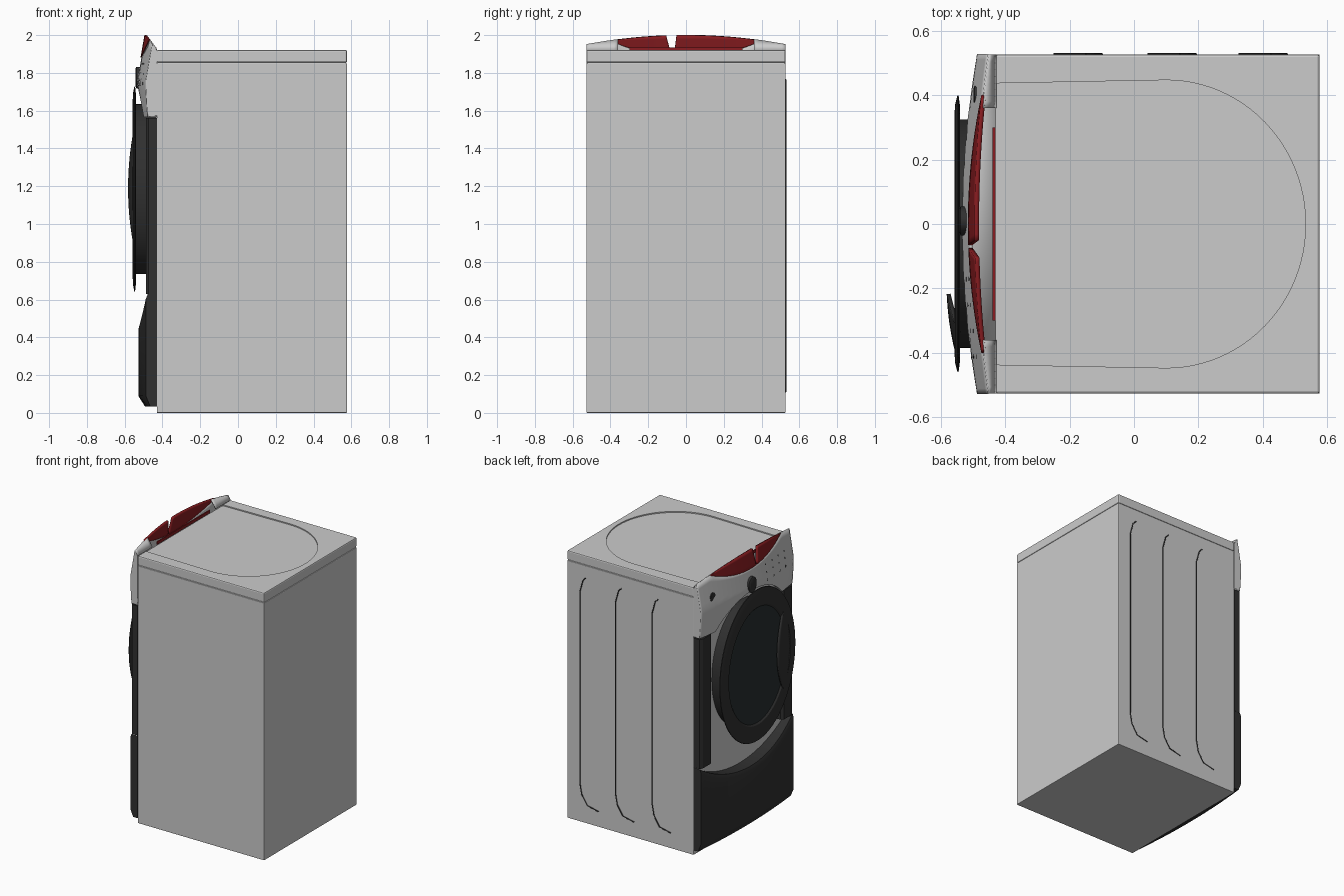
import bpy, bmesh, math
from mathutils import Vector

if "Cube" in bpy.data.objects:
    bpy.data.objects.remove(bpy.data.objects["Cube"])

def material(name, c):
    m = bpy.data.materials.new(name)
    m.diffuse_color = (*c, 1)
    m.use_nodes = True
    m.node_tree.nodes["Principled BSDF"].inputs["Base Color"].default_value = m.diffuse_color
    return m

DARK = material("dark_plastic", (0.03, 0.03, 0.03))
GLASS = material("smoked_glass", (0.02, 0.028, 0.03))
RED = material("red_display", (0.25, 0.012, 0.015))
W = 0.527            # half width
CY, CZ, STRETCH = -0.03, 1.185, 1.267   # door centre and vertical stretch

def finish(ob, mat=None, smooth=True):
    if mat:
        ob.data.materials.append(mat)
    bpy.context.view_layer.objects.active = ob
    bpy.ops.object.select_all(action='DESELECT')
    ob.select_set(True)
    if smooth:
        bpy.ops.object.shade_smooth_by_angle(angle=math.radians(30))
    return ob

def mesh(name, verts, faces, mat=None, smooth=True):
    me = bpy.data.meshes.new(name)
    me.from_pydata(verts, [], faces)
    bm = bmesh.new()
    bm.from_mesh(me)
    bmesh.ops.remove_doubles(bm, verts=bm.verts, dist=1e-5)
    bmesh.ops.recalc_face_normals(bm, faces=bm.faces)
    bm.to_mesh(me)
    bm.free()
    ob = bpy.data.objects.new(name, me)
    bpy.context.collection.objects.link(ob)
    return finish(ob, mat, smooth)

def loft(name, rows, mat=None, ring=False, wrap=False, caps=False, thick=0):
    n, k = len(rows), len(rows[0])
    faces = []
    for i in range(n if wrap else n - 1):
        for j in range(k if ring else k - 1):
            a, b = i, (i + 1) % n
            c = (j + 1) % k
            faces.append((a * k + j, b * k + j, b * k + c, a * k + c))
    if caps:
        faces += [tuple(range(k)), tuple(range((n - 1) * k, n * k))]
    ob = mesh(name, [p for r in rows for p in r], faces, mat)
    if thick:
        m = ob.modifiers.new("thickness", 'SOLIDIFY')
        m.thickness, m.offset = thick, 0
    return ob

def box(name, lo, hi, mat=None, bevel=0):
    v = [(x, y, z) for x in (lo[0], hi[0]) for y in (lo[1], hi[1]) for z in (lo[2], hi[2])]
    f = [(0, 1, 3, 2), (4, 6, 7, 5), (0, 4, 5, 1), (2, 3, 7, 6), (0, 2, 6, 4), (1, 5, 7, 3)]
    ob = mesh(name, v, f, mat, False)
    if bevel:
        m = ob.modifiers.new("bevel", 'BEVEL')
        m.width, m.segments = bevel, 2
    return ob

def lathe(name, profile, mat, cy=CY, cz=CZ, n=72):
    # profile of (radius, x) turned about the x axis, stretched in z
    rows = []
    for i in range(n):
        a = 2 * math.pi * i / n
        rows.append([(x, cy + r * math.cos(a), cz + STRETCH * r * math.sin(a)) for r, x in profile])
    return loft(name, rows, mat, wrap=True)

def span(a, b, n):
    return [a + (b - a) * i / n for i in range(n + 1)]

# Cabinet and top slab with a round-backed recess
box("cabinet", (-0.43, -W, 0), (0.577, W, 1.85), bevel=0.004)
box("cabinet_seam", (-0.425, -W + 0.005, 1.84), (0.572, W - 0.005, 1.86))
top = box("top_panel", (-0.43, -W, 1.854), (0.577, W, 1.922), bevel=0.008)
outline = [(-0.6, -0.437), (-0.43, -0.437)]
outline += [(0.1 + 0.433 * math.cos(a), 0.447 * math.sin(a)) for a in span(-math.pi / 2, math.pi / 2, 48)]
outline += [(-0.43, 0.437), (-0.6, 0.437)]
cutter = loft("recess_cutter", [[(x, y, z) for x, y in outline] for z in (1.914, 2.0)], ring=True, caps=True)
m = top.modifiers.new("recess", 'BOOLEAN')
m.operation, m.object, m.solver = 'DIFFERENCE', cutter, 'EXACT'
bpy.context.view_layer.objects.active = top
for mod in [x.name for x in top.modifiers]:
    bpy.ops.object.modifier_apply(modifier=mod)
bpy.data.objects.remove(cutter)

# Pressed lines on the +y side
for i, x in enumerate((0.475, 0.192, -0.10)):
    cu = bpy.data.curves.new("side_crease", 'CURVE')
    cu.dimensions, cu.bevel_depth, cu.bevel_resolution = '3D', 0.004, 1
    pts = [(-0.05, 1.765), (-0.025, 1.74), (0, 1.65), (0, 0.28), (-0.015, 0.2), (-0.06, 0.13), (-0.15, 0.11)]
    sp = cu.splines.new('POLY')
    sp.points.add(len(pts) - 1)
    for p, (dx, z) in zip(sp.points, pts):
        p.co = (x + dx, W, z, 1)
    ob = bpy.data.objects.new(f"side_crease_{i + 1}", cu)
    bpy.context.collection.objects.link(ob)
    cu.materials.append(DARK)

# Dark side strips beside the door
for s, side in ((1, "left"), (-1, "right")):
    sec = [(-0.43, 0.40), (-0.47, 0.40), (-0.488, 0.415), (-0.488, 0.505), (-0.475, W), (-0.43, W)]
    loft(f"front_strip_{side}", [[(x, s * y, z) for x, y in sec] for z in (0.63, 1.56)],
         DARK, ring=True, caps=True)

# Bowed lower panel with scooped top edge
rows = []
for y in span(-W, W, 40):
    b = 0.04 * (1 - (y / W) ** 2)
    zt = CZ - 0.72 * math.sqrt(1 - (y / 0.83) ** 2)
    rows.append([(x, y, z) for x, z in ((-0.43, 0.035), (-0.465 - b * 0.7, 0.035), (-0.488 - b, 0.09),
                 (-0.488 - b, zt - 0.025), (-0.478 - b, zt), (-0.43, zt))])
loft("lower_panel", rows, DARK, ring=True, caps=True)

# Control console: bowed thin shell arched over the door
def front_x(y, z):
    x = -0.475 - 0.01 * (z - 1.57) / 0.18 if z < 1.75 else -0.485 + 0.035 * (z - 1.75) / 0.2
    return x - 0.045 * (1 - (y / W) ** 2)

def crest(y):
    return 1.95 + 0.05 * (1 - (y / W) ** 2)

def display_low(y):
    return min(crest(y), 1.88 + 0.0912 * (y / 0.4) ** 2)

rows = []
for y in span(-W, W, 64):
    lo = max(1.57, CZ + 0.55 * math.sqrt(max(0, 1 - (y / 0.53) ** 2)))
    row = [(-0.43, y, lo)]
    row += [(front_x(y, z), y, z) for z in span(lo, display_low(y), 10)]
    rows.append(row)
loft("console_shell", rows, thick=0.008)
for s, side in ((1, "left"), (-1, "right")):
    zs = span(1.57, 1.95, 8)
    y = s * W
    mesh(f"console_end_{side}", [(front_x(y, z), y, z) for z in zs] + [(-0.43, y, 1.92), (-0.43, y, 1.57)],
         [tuple(range(11))], smooth=False)
    loft(f"console_shoulder_{side}", [[(front_x(s * t, crest(t)), s * t, crest(t)),
         (-0.445, s * t, 1.945), (-0.43, s * t, 1.92)] for t in span(0.36, W, 8)], thick=0.006)

# Red display, two halves either side of a slanted gap
def display(name, y0, y1a, y1b):
    rows = []
    for u in span(0, 1, 24):
        row = []
        for v in span(0, 1, 6):
            y = y0 + (y1a + (y1b - y1a) * v - y0) * u
            z = display_low(y) + (crest(y) - display_low(y)) * v
            row.append((front_x(y, z) - 0.002, y, z))
        rows.append(row)
    loft(name, rows, RED, thick=0.014)

display("display_left", 0.4, -0.065, -0.05)
display("display_right", -0.4, -0.075, -0.105)
box("display_back_trim", (-0.439, -0.3, 1.915), (-0.431, 0.3, 1.935), RED)

# Console dial and buttons
def button(name, y, z, r, depth):
    x = front_x(y, z)
    lathe(name, [(r, x + 0.01), (r, x - depth * 0.7), (r * 0.8, x - depth), (0, x - depth)], DARK, y, z, 20)

button("program_dial", 0.01, 1.775, 0.045, 0.018)
button("power_button", 0.40, 1.82, 0.028, 0.006)
for i, y in enumerate((-0.17, -0.25, -0.33, -0.41)):
    for j, z in enumerate((1.74, 1.79, 1.84)):
        button(f"option_button_{i}_{j}", y, z, 0.009, 0.004)

# Door: neck, flared rim, domed glass
lathe("door_neck", [(0.30, -0.432), (0.355, -0.432), (0.355, -0.543), (0.30, -0.543)], DARK)
lathe("door_rim", [(0.32, -0.540), (0.40, -0.541), (0.43, -0.545), (0.428, -0.549), (0.40, -0.556),
                   (0.36, -0.558), (0.335, -0.555), (0.325, -0.546)], DARK)
lathe("door_glass", [(0.335, -0.546), (0.25, -0.550), (0.12, -0.553), (0, -0.554)], GLASS)

# Leaf-shaped door handle, free edge standing proud
rows = []
for s in span(-1, 1, 24):
    k = 1 - s * s
    y_in, y_out = -0.325 + 0.108 * k, -0.335 - 0.05 * k
    x_in, x_out = -0.548 - 0.028 * k, -0.545 - 0.008 * k
    rows.append([(x_out + (x_in - x_out) * t - 0.004 * k * math.sin(math.pi * t),
                  y_out + (y_in - y_out) * t, 1.19 + 0.3 * s) for t in span(0, 1, 6)])
loft("door_handle", rows, DARK, thick=0.012)
